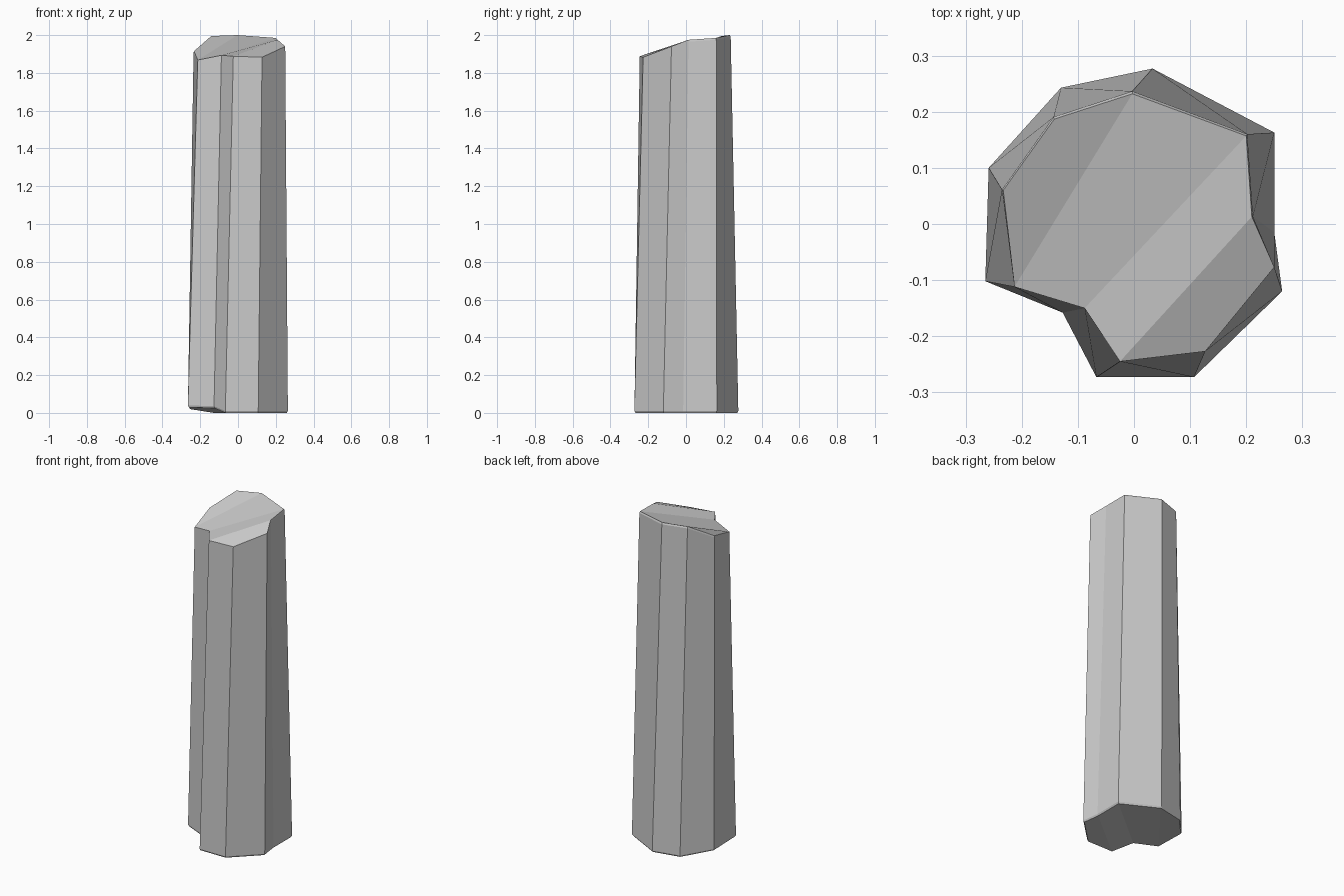
import bpy

if "Cube" in bpy.data.objects:
    bpy.data.objects.remove(bpy.data.objects["Cube"])

# Clockwise outline corners: base x, y, z and top x, y, z
corners = [
    (0.033, 0.277, 0.0, -0.003, 0.232, 2.0),
    (0.25, 0.163, 0.0, 0.2, 0.157, 1.985),
    (0.25, -0.015, 0.0, 0.21, 0.013, 1.975),
    (0.264, -0.12, 0.0, 0.25, -0.077, 1.94),
    (0.107, -0.273, 0.0, 0.127, -0.227, 1.883),
    (-0.067, -0.273, 0.0, -0.025, -0.245, 1.888),
    (-0.127, -0.158, 0.025, -0.088, -0.15, 1.893),
    (-0.265, -0.102, 0.03, -0.213, -0.112, 1.868),
    (-0.259, 0.1, 0.02, -0.233, 0.06, 1.915),
    (-0.13, 0.243, 0.0, -0.142, 0.187, 1.995),
]
n = len(corners)
EDGE = 0.01  # height of the worn rim at both ends

# Four rings: inset base, base rim, top rim, top edge
base_in = [(x * 0.98, y * 0.98, z) for x, y, z, *_ in corners]
base_rim = [(x, y, z + EDGE) for x, y, z, *_ in corners]
top_rim = [(x * 1.01, y * 1.02, z - EDGE) if y > 0 else (x, y, z - EDGE / 2)
           for *_, x, y, z in corners]
top_in = [c[3:] for c in corners]
verts = base_in + base_rim + top_rim + top_in

# Side walls between neighbouring rings
faces = []
for r in range(3):
    for i in range(n):
        j = (i + 1) % n
        faces.append((r * n + i, (r + 1) * n + i, (r + 1) * n + j, r * n + j))

# Ends made from diagonal strips, giving the broken sloping facets
strips = [(0, 7, 8, 9), (0, 1, 6, 7), (1, 2, 5, 6), (2, 3, 4, 5)]
for s in strips:
    faces.append(tuple(s))
    faces.append(tuple(3 * n + i for i in reversed(s)))

mesh = bpy.data.meshes.new("stone_pillar")
mesh.from_pydata(verts, [], faces)

# Consistent outward normals
import bmesh
bm = bmesh.new()
bm.from_mesh(mesh)
bmesh.ops.recalc_face_normals(bm, faces=bm.faces)
bm.to_mesh(mesh)
bm.free()

pillar = bpy.data.objects.new("stone_pillar", mesh)
bpy.context.collection.objects.link(pillar)
